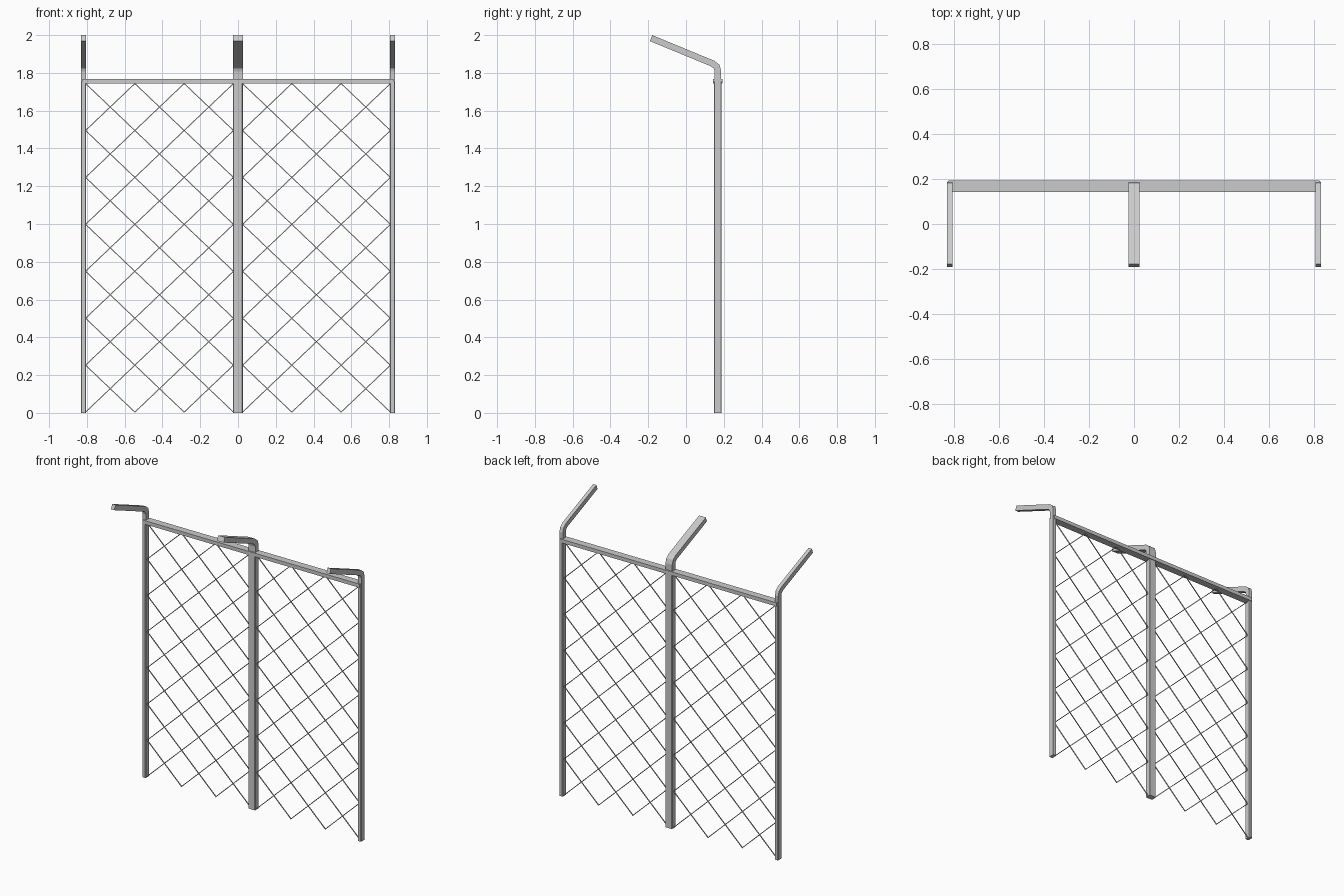
import bpy, bmesh
from mathutils import Vector

if "Cube" in bpy.data.objects:
    bpy.data.objects.remove(bpy.data.objects["Cube"])

X, Y, Z = Vector((1, 0, 0)), Vector((0, 1, 0)), Vector((0, 0, 1))
PY = 0.168  # plane of the fence


def profile(w, d, c):
    """Rectangle w x d with corners chamfered by c (plain box if c is 0)."""
    a, b = w / 2, d / 2
    if c == 0:
        return [(a, -b), (a, b), (-a, b), (-a, -b)]
    return [(a, -b + c), (a, b - c), (a - c, b), (-a + c, b),
            (-a, b - c), (-a, -b + c), (-a + c, -b), (a - c, -b)]


def sweep(bm, path, side, prof):
    """Sweep a profile along a planar path with mitred bends; side is the plane normal."""
    pts = [Vector(p) for p in path]
    rings = []
    for i, p in enumerate(pts):
        d0 = (p - pts[i - 1]).normalized() if i else (pts[1] - p).normalized()
        d1 = (pts[i + 1] - p).normalized() if i < len(pts) - 1 else d0
        n0, n1 = side.cross(d0), side.cross(d1)
        m = (n0 + n1).normalized()
        m /= m.dot(n0)
        rings.append([bm.verts.new(p + side * u + m * v) for u, v in prof])
    n = len(prof)
    for r, s in zip(rings, rings[1:]):
        for i in range(n):
            bm.faces.new((r[i], r[(i + 1) % n], s[(i + 1) % n], s[i]))
    bm.faces.new(rings[0])
    bm.faces.new(rings[-1])


def finish(name, bm):
    bmesh.ops.recalc_face_normals(bm, faces=bm.faces)
    me = bpy.data.meshes.new(name)
    bm.to_mesh(me)
    bm.free()
    bpy.context.collection.objects.link(bpy.data.objects.new(name, me))


# Posts with bent overhanging arms
arm = [(0.169, 1.75), (0.169, 1.81), (0.162, 1.833), (0.142, 1.849), (-0.185, 1.984)]
for name, x, w in (("left_post", -0.818, 0.025), ("centre_post", 0, 0.051),
                   ("right_post", 0.818, 0.025)):
    bm = bmesh.new()
    sweep(bm, [(x, PY, 0), (x, PY, 1.755)], X, profile(w, 0.04, 0.003))
    finish(name, bm)
    bm = bmesh.new()
    sweep(bm, [(x, y, z) for y, z in arm], X, profile(w, 0.034, 0))
    finish(name.replace("post", "arm"), bm)

# Top rail
bm = bmesh.new()
sweep(bm, [(-0.824, PY, 1.756), (0.824, PY, 1.756)], Y, profile(0.05, 0.025, 0))
finish("top_rail", bm)

# Chain link mesh: two opposed zigzag wires per row in each panel
COLS, ROWS, DX, DZ, R = 3, 7, 0.261, 0.2485, 0.005
for name, x0 in (("left_mesh", -0.807), ("right_mesh", 0.024)):
    bm = bmesh.new()
    for row in range(ROWS):
        for k in (0, 1):
            path = [(x0 + DX * i, PY, 0.004 + DZ * (row + (i + k) % 2))
                    for i in range(COLS + 1)]
            sweep(bm, path, Y, profile(R, R, 0))
    finish(name, bm)
